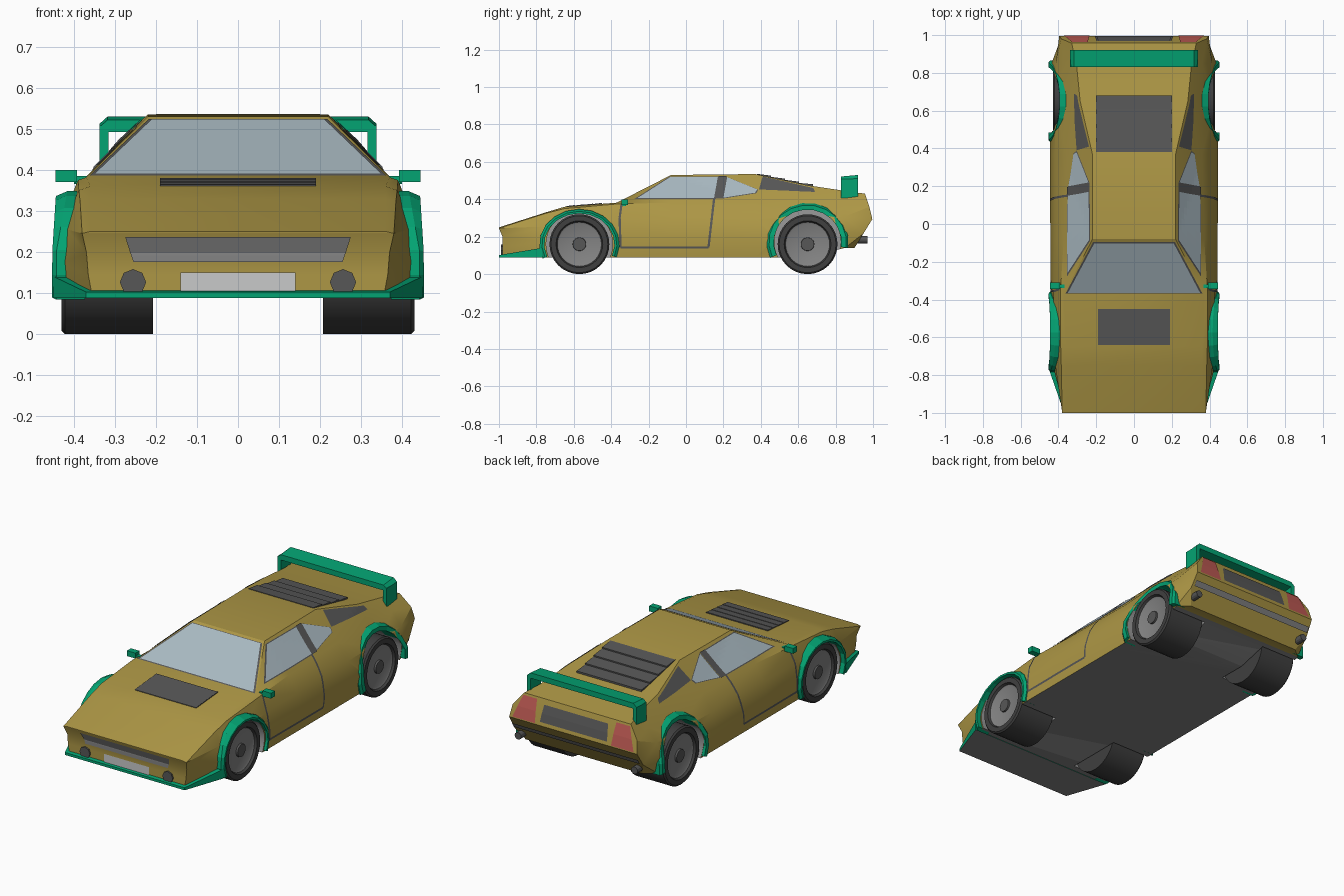
import bpy, bmesh, math
from math import radians, cos, sin, hypot
from mathutils import Matrix, Vector
from mathutils.bvhtree import BVHTree

cube = bpy.data.objects.get("Cube")
if cube:
    bpy.data.objects.remove(cube)


def material(name, r, g, b):
    mat = bpy.data.materials.new(name)
    mat.use_nodes = True
    mat.diffuse_color = (r, g, b, 1)
    mat.node_tree.nodes["Principled BSDF"].inputs["Base Color"].default_value = (r, g, b, 1)
    return mat


ochre = material("ochre paint", .42, .31, .06)
green = material("green paint", .001, .37, .17)
glass = material("pale glass", .4, .49, .54)
dark = material("dark grey", .095, .095, .095)
grey = material("mid grey", .23, .23, .23)
liner = material("liner grey", .32, .32, .32)
rubber = material("tyre black", .05, .05, .05)
white = material("light grey", .58, .59, .59)
red = material("lamp red", .5, .1, .085)


def make(name, bm, mats, smooth=False, fix=True):
    if fix:
        bmesh.ops.recalc_face_normals(bm, faces=bm.faces)
    mesh = bpy.data.meshes.new(name)
    bm.to_mesh(mesh)
    bm.free()
    for mat in mats:
        mesh.materials.append(mat)
    obj = bpy.data.objects.new(name, mesh)
    bpy.context.collection.objects.link(obj)
    if smooth:
        smooth_by_angle(obj)
    return obj


def smooth_by_angle(obj):
    bpy.ops.object.select_all(action='DESELECT')
    obj.select_set(True)
    bpy.context.view_layer.objects.active = obj
    bpy.ops.object.shade_smooth_by_angle(angle=radians(26))


def hull(name, points, *mats):
    bm = bmesh.new()
    for p in points:
        bm.verts.new(p)
    bmesh.ops.convex_hull(bm, input=bm.verts[:])
    return make(name, bm, mats)


def box(name, xs, ys, zs, mat):
    return hull(name, [(x, y, z) for x in xs for y in ys for z in zs], mat)


def cylinder(bm, centre, radius, depth, axis, sides):
    turn = Matrix.Rotation(radians(90), 4, axis)
    bmesh.ops.create_cone(bm, cap_ends=True, segments=sides, radius1=radius, radius2=radius,
                          depth=depth, matrix=Matrix.Translation(centre) @ turn)


# Body shell: y, floor z, floor width, side width, belt width, belt z, top width, top z
stations = [
    (-1, .09, .355, .365, .38, .245, .36, .25),
    (-.75, .09, .425, .43, .385, .325, .36, .33),
    (-.65, .09, .435, .44, .388, .35, .36, .36),
    (-.37, .09, .435, .44, .39, .375, .37, .382),
    (-.08, .09, .435, .443, .372, .382, .22, .53),
    (.37, .09, .435, .445, .36, .387, .22, .535),
    (.65, .09, .435, .44, .355, .387, .285, .475),
    (.85, .14, .42, .437, .36, .38, .305, .445),
    (1, .14, .36, .4, .385, .36, .33, .43),
]


def end_slant(y, z):
    if y == -1 and z < .22:
        return y + .02
    if y == 1:
        return y - (.33 * (z - .3) if z > .3 else .62 * (.3 - z))
    return y


bm = bmesh.new()
rings = []
for y, z0, w0, w1, wb, zb, wt, zt in stations:
    rise = zb - z0
    half = [(w0, z0), (w1, z0 + rise * .35), (w1 * .7 + wb * .3, z0 + rise * .7), (wb, zb), (wt, zt)]
    outline = half + [(-x, z) for x, z in reversed(half)]
    rings.append([bm.verts.new((x, end_slant(y, z), z)) for x, z in outline])
count = len(rings[0])
for a, b in zip(rings, rings[1:]):
    for i in range(count):
        j = (i + 1) % count
        bm.faces.new((a[i], a[j], b[j], b[i]))
for ring in (rings[0], rings[-1]):
    for i in range(count // 2 - 1):
        bm.faces.new((ring[i], ring[i + 1], ring[-i - 2], ring[-i - 1]))
bmesh.ops.recalc_face_normals(bm, faces=bm.faces)
bmesh.ops.triangulate(bm, faces=bm.faces)
surface = BVHTree.FromBMesh(bm)
body = make("body", bm, [ochre, grey, liner])

# Wheel wells cut out of the shell
wheel_spots = [(-.57, .16), (.65, .172)]
well = .178
bm = bmesh.new()
for y, z in wheel_spots:
    for side in (1, -1):
        cylinder(bm, (side * .4, y, z), well, .4, 'Y', 40)
cutter = make("well_cutter", bm, [])
cutter.hide_render = True
cut = body.modifiers.new("wells", 'BOOLEAN')
cut.operation, cut.solver, cut.object = 'DIFFERENCE', 'EXACT', cutter
graph = bpy.context.evaluated_depsgraph_get()
shell = bpy.data.meshes.new_from_object(body.evaluated_get(graph))
body.modifiers.clear()
body.data = shell
bpy.data.objects.remove(cutter)
for face in shell.polygons:
    corners = [shell.vertices[v].co for v in face.vertices]
    in_well = any(all(hypot(c.y - y, c.z - z) < well + .004 and abs(c.x) > .19 for c in corners)
                  for y, z in wheel_spots)
    under = face.normal.z < -.9 and face.center.z < .15 and face.center.y < .84
    face.material_index = 2 if in_well else 1 if under else 0
smooth_by_angle(body)

# Thin plates laid on the shell, seen along one axis
views = {
    "front": (lambda u, v: (u, -3, v), Vector((0, 1, 0))),
    "back": (lambda u, v: (u, 3, v), Vector((0, -1, 0))),
    "top": (lambda u, v: (u, v, 3), Vector((0, 0, -1))),
    "left": (lambda u, v: (3, u, v), Vector((-1, 0, 0))),
    "right": (lambda u, v: (-3, u, v), Vector((1, 0, 0))),
}


def land(view, u, v):
    place, ray = views[view]
    start = Vector(place(u, v))
    hit = surface.ray_cast(start, ray)
    return hit if hit[0] else surface.find_nearest(start + ray * 2.6)


def paint(name, quad, view, mat, lift=.004, n=8):
    a, b, c, d = [Vector(p) for p in quad]
    bm = bmesh.new()
    grid = []
    for i in range(n + 1):
        row = []
        for j in range(n + 1):
            p = a.lerp(b, i / n).lerp(d.lerp(c, i / n), j / n)
            spot, normal = land(view, *p)[:2]
            row.append(bm.verts.new(spot + normal * lift))
        grid.append(row)
    for i in range(n):
        for j in range(n):
            face = bm.faces.new((grid[i][j], grid[i + 1][j], grid[i + 1][j + 1], grid[i][j + 1]))
            face.normal_update()
            if face.normal.dot(views[view][1]) > 0:
                face.normal_flip()
    return make(name, bm, [mat], fix=False)


def window(name, quad, view, grow, mat=glass):
    centre = sum((Vector(p) for p in quad), Vector((0, 0))) / 4
    paint(name + "_trim", [centre + (Vector(p) - centre) * grow for p in quad], view, dark, .0025)
    paint(name, quad, view, mat, .005)


def line(name, a, b, view, width=.012):
    a, b = Vector(a), Vector(b)
    across = (b - a).orthogonal().normalized() * width / 2
    paint(name, [a - across, b - across, b + across, a + across], view, dark, .003)


window("windshield", [(-.35, -.362), (.35, -.362), (.21, -.1), (-.21, -.1)], "top", 1.035)
door = [(-.345, .37), (-.355, .3), (-.35, .142), (.12, .142), (.15, .4)]
for view in ("left", "right"):
    window("door_window", [(-.26, .403), (.15, .403), (.17, .515), (-.085, .515)], view, 1.07)
    window("rear_side_window", [(.2, .405), (.37, .432), (.38, .45), (.22, .515)], view, 1.07)
    paint("door_pillar", [(.155, .4), (.195, .4), (.217, .52), (.175, .52)], view, dark, .006)
    paint("quarter_vent", [(.39, .45), (.69, .437), (.68, .458), (.41, .52)], view, dark)
    for a, b in zip(door, door[1:]):
        line("door_line", a, b, view)

# Nose details
paint("grille", [(-.255, .175), (.255, .175), (.275, .238), (-.275, .238)], "front", grey)
paint("number_plate", [(-.14, .102), (.14, .102), (.14, .15), (-.14, .15)], "front", white, .005)
lip = hull("front_lip", [(s * x, y, z) for s in (1, -1) for x, y, top in ((.37, -1, .102), (.45, -.77, .14))
                         for z in (.088, top)], green, grey)
for face in lip.data.polygons:
    face.material_index = 1 if face.normal.z < -.9 else 0

# Tail details
window("tail_panel", [(-.2, .315), (.2, .315), (.19, .4), (-.19, .4)], "back", 1.04, dark)
paint("rear_bumper", [(-.388, .23), (.388, .23), (.39, .258), (-.39, .258)], "back", grey, .008)
for side in (1, -1):
    lamp = [(.235, .3), (.375, .3), (.33, .42), (.245, .42)]
    paint("tail_lamp", [(side * x, z) for x, z in lamp], "back", red)
    bm = bmesh.new()
    cylinder(bm, (side * .36, .935, .185), .02, .07, 'X', 12)
    make("exhaust", bm, [dark], True)
    bm = bmesh.new()
    cylinder(bm, (side * .256, -.982, .126), .032, .012, 'X', 8)
    make("fog_lamp", bm, [dark])


# Louvre slats on hood and engine cover
def louvres(name, half, start, end, count, lift):
    step = (end - start) / count
    for i in range(count):
        y0, y1 = start + i * step, start + (i + 1) * step
        z0, z1 = land("top", 0, y0)[0].z, land("top", 0, y1)[0].z
        hull(name, [(x, y, z) for x in (-half, half)
                    for y, z in ((y0, z0 + .003), (y1, z1 + lift), (y1, z1 - .01), (y0, z0 - .01))], dark)


louvres("hood_louvre", .19, -.64, -.45, 4, .005)
louvres("engine_louvre", .2, .38, .68, 4, .01)

# Rear wing and door mirrors
wing_depth = (.83, .92)
hull("wing_blade", [(s * x, y, z + lift) for s in (1, -1) for y, lift in zip(wing_depth, (-.008, 0))
                    for x, z in ((.338, .5), (.338, .512), (.318, .53))], green)
for side in (1, -1):
    box("wing_leg", (side * .316, side * .338), wing_depth, (.4, .508), green)
    box("mirror", (side * .392, side * .445), (-.345, -.31), (.37, .4), green)
    box("mirror_stem", (side * .36, side * .4), (-.34, -.32), (.365, .385), green)


# Wheels turned from profiles of (radius, x)
def lathe(name, profile, side, y, z, mat):
    bm = bmesh.new()
    verts = [bm.verts.new((side * x, 0, r)) for r, x in profile]
    edges = [bm.edges.new(pair) for pair in zip(verts, verts[1:])]
    bmesh.ops.spin(bm, geom=verts + edges, cent=(0, 0, 0), axis=(1, 0, 0),
                   angle=radians(360), steps=32, use_duplicate=False)
    bmesh.ops.remove_doubles(bm, verts=bm.verts, dist=.0005)
    bmesh.ops.translate(bm, verts=bm.verts, vec=(0, y, z))
    make(name, bm, [mat], True)


tyre = [(0, .207), (.16, .207), (.16, .422), (.152, .43), (.125, .43), (.115, .41), (0, .4)]
rim = [(0, .4), (.118, .4), (.118, .418), (.108, .413), (0, .411)]
hub = [(0, .4), (.037, .4), (.035, .422), (0, .422)]


# Flared arch: a half ring that leans in with height and spreads along the body
def flare(side, y, z, inner, outer, start, lean, spread):
    bm = bmesh.new()
    steps = 12
    loops = []
    for i in range(steps + 1):
        a = radians(start + (204 - start) * i / steps)
        high = max(0, z + outer * sin(a) - .2)
        x = .453 - lean * high
        section = [(inner, x), (outer - .012, x), (outer, x - .01 - .12 * high), (outer, x - .08), (inner, x - .08)]
        loops.append([bm.verts.new((side * px, y + spread * r * cos(a), z + r * sin(a))) for r, px in section])
    for a, b in zip(loops, loops[1:]):
        for i in range(len(a)):
            j = (i + 1) % len(a)
            bm.faces.new((a[i], a[j], b[j], b[i]))
    bm.faces.new(loops[0])
    bm.faces.new(loops[-1])
    make("wheel_arch", bm, [green])


arches = [(.165, .188, -22, .06, 1.14), (.173, .209, -9, .33, 1.05)]
for side in (1, -1):
    for (y, z), arch in zip(wheel_spots, arches):
        flare(side, y, z, *arch)
        for name, profile, mat in (("tyre", tyre, rubber), ("rim", rim, grey), ("hub", hub, dark)):
            lathe(name, profile, side, y, .16, mat)
